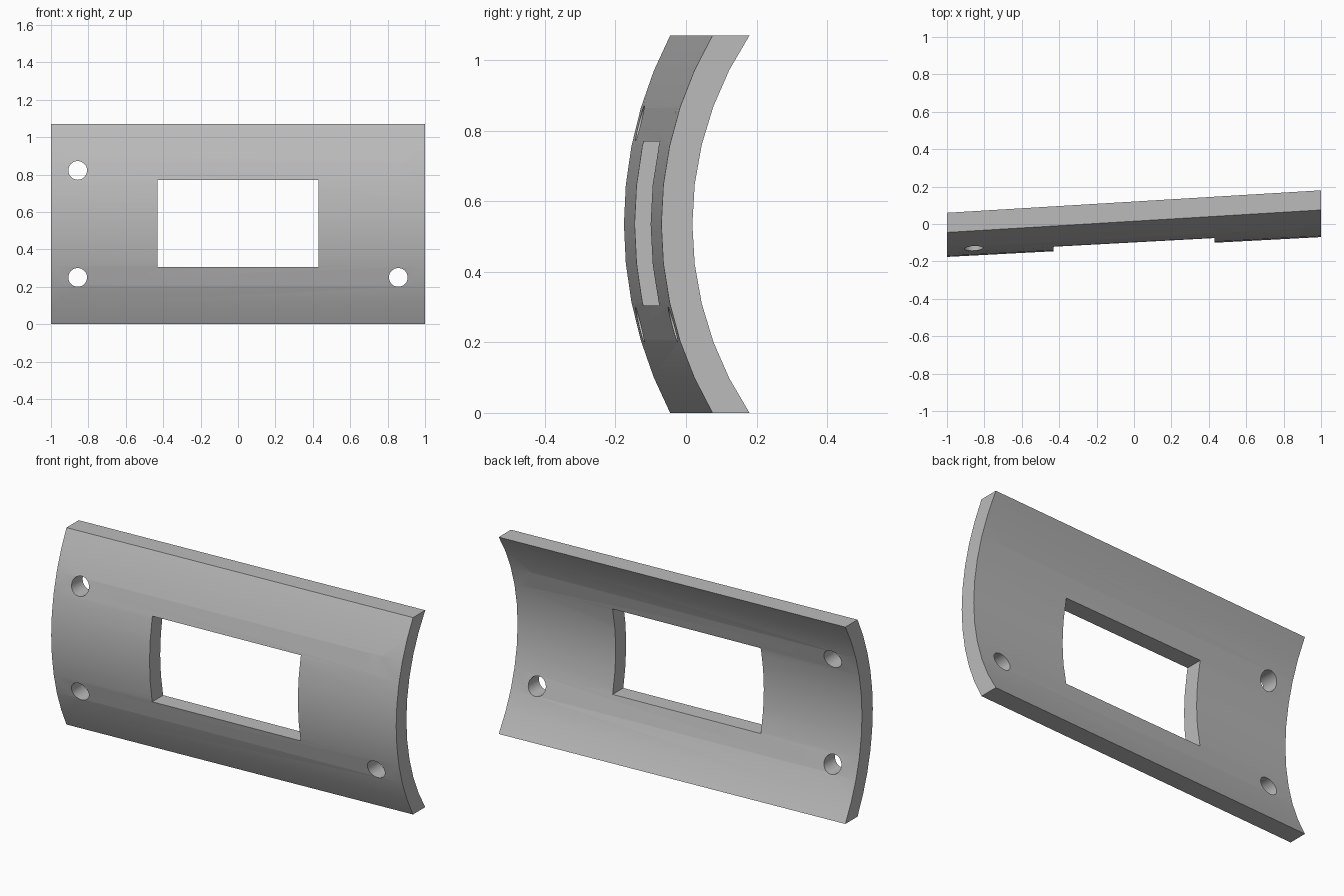
import bpy, bmesh, math

cube = bpy.data.objects.get("Cube")
if cube:
    bpy.data.objects.remove(cube, do_unlink=True)

HEIGHT = 1.07
MID = HEIGHT / 2
STEPS = 10

grey = bpy.data.materials.new("light grey")
grey.use_nodes = True
grey.diffuse_color = (0.5, 0.5, 0.5, 1)
grey.node_tree.nodes["Principled BSDF"].inputs["Base Color"].default_value = (0.5, 0.5, 0.5, 1)


def arc(x, edge_y, sagitta):
    """Arc from bottom to top at one end, bulging toward the front."""
    radius = (MID ** 2 + sagitta ** 2) / (2 * sagitta)
    half = math.asin(MID / radius)
    centre_y = edge_y - sagitta + radius
    angles = [half * (2 * i / STEPS - 1) for i in range(STEPS + 1)]
    return [(x, centre_y - radius * math.cos(a), MID + radius * math.sin(a)) for a in angles]


def end_profile(x, front_y, front_sag, back_y, back_sag):
    return arc(x, front_y, front_sag) + arc(x, back_y, back_sag)[::-1]


def add_object(name, bm):
    bmesh.ops.recalc_face_normals(bm, faces=bm.faces)
    mesh = bpy.data.meshes.new(name)
    bm.to_mesh(mesh)
    bm.free()
    mesh.materials.append(grey)
    obj = bpy.data.objects.new(name, mesh)
    bpy.context.collection.objects.link(obj)
    return obj


# Curved, slightly conical plate lofted between its two end profiles
bm = bmesh.new()
right = [bm.verts.new(p) for p in end_profile(-1, -0.045, 0.131, 0.06, 0.143)]
left = [bm.verts.new(p) for p in end_profile(1, 0.075, 0.145, 0.18, 0.162)]
count = len(right)
for i in range(count):
    j = (i + 1) % count
    bm.faces.new((right[i], right[j], left[j], left[i]))
for ring in (right, left):
    for i in range(STEPS):
        bm.faces.new((ring[i], ring[i + 1], ring[count - 2 - i], ring[count - 1 - i]))
plate = add_object("curved_plate", bm)

# Cutters: rectangular window and four screw holes
bm = bmesh.new()
box = bmesh.ops.create_cube(bm, size=1)["verts"]
bmesh.ops.scale(bm, verts=box, vec=(0.86, 1, 0.465))
bmesh.ops.translate(bm, verts=box, vec=(0, 0, 0.5375))
for x in (-0.857, 0.857):
    for z in (0.25, 0.822):
        hole = bmesh.ops.create_cone(bm, cap_ends=True, segments=32,
                                     radius1=0.05, radius2=0.05, depth=1)["verts"]
        for v in hole:
            v.co = (v.co.x + x, v.co.z, v.co.y + z)
cutter = add_object("opening_cutter", bm)
cutter.hide_render = True

cut = plate.modifiers.new("openings", 'BOOLEAN')
cut.object = cutter
cut.solver = 'EXACT'
bpy.ops.object.select_all(action='DESELECT')
plate.select_set(True)
bpy.context.view_layer.objects.active = plate
bpy.ops.object.modifier_apply(modifier=cut.name)
bpy.data.objects.remove(cutter, do_unlink=True)
bpy.ops.object.shade_smooth_by_angle(angle=math.radians(30))
